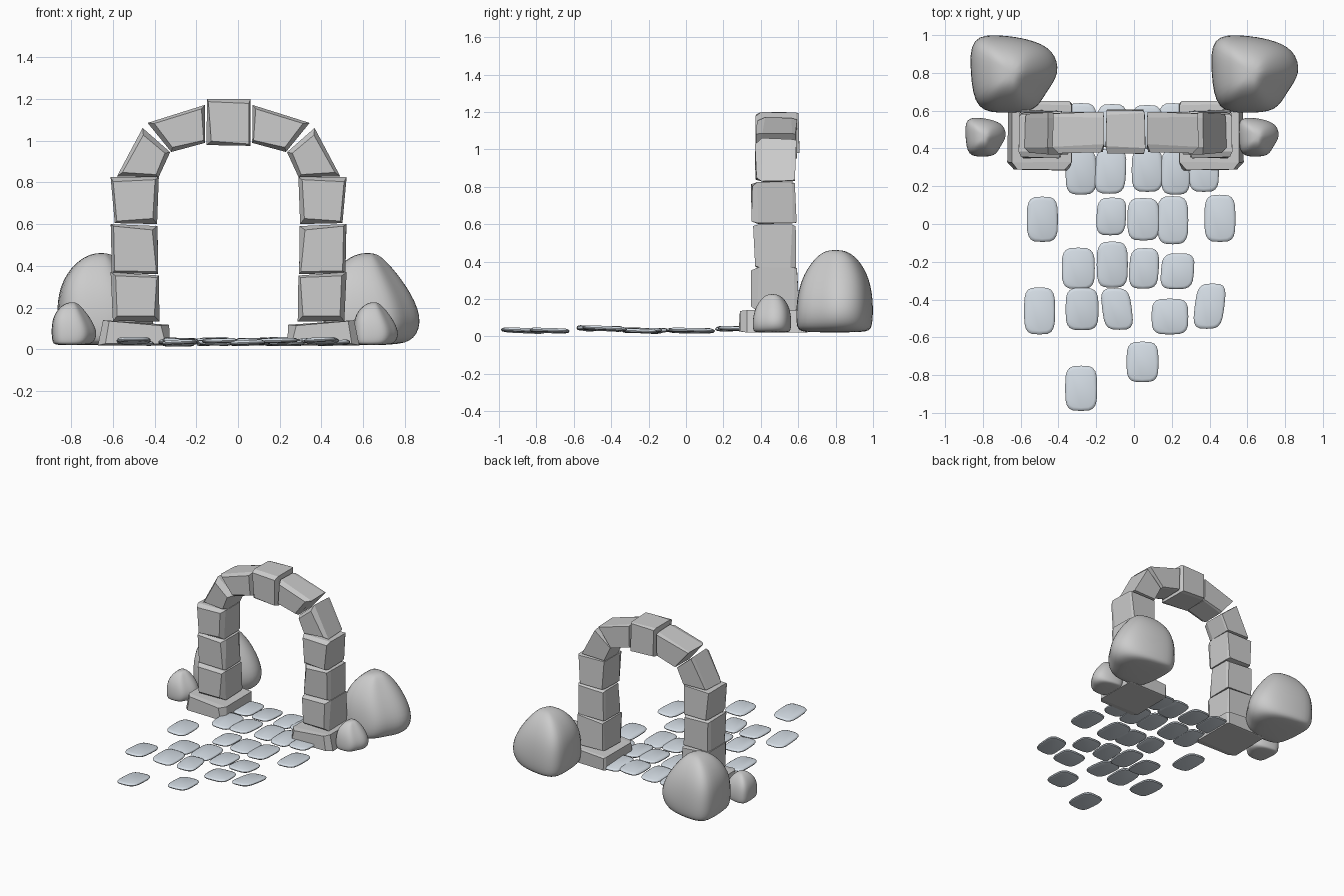
import bpy, bmesh, math, random
from mathutils import Matrix, Vector

if "Cube" in bpy.data.objects:
    bpy.data.objects.remove(bpy.data.objects["Cube"])

CX = -0.045          # arch centre line


def loft(name, rings, cap_top=True):
    """Skin a stack of equal-length closed rings and cap both ends."""
    bm = bmesh.new()
    vs = [[bm.verts.new(p) for p in r] for r in rings]
    n = len(vs[0])
    for a, b in zip(vs, vs[1:]):
        for i in range(n):
            bm.faces.new((a[i], a[(i + 1) % n], b[(i + 1) % n], b[i]))
    bm.faces.new(vs[0])
    bm.faces.new(vs[-1])
    bmesh.ops.recalc_face_normals(bm, faces=bm.faces[:])
    me = bpy.data.meshes.new(name)
    bm.to_mesh(me)
    bm.free()
    ob = bpy.data.objects.new(name, me)
    bpy.context.collection.objects.link(ob)
    return ob


def smooth(ob, angle):
    bpy.ops.object.select_all(action='DESELECT')
    ob.select_set(True)
    bpy.context.view_layer.objects.active = ob
    bpy.ops.object.shade_smooth_by_angle(angle=math.radians(angle))


def block(name, quad, y0, y1, seed, mirror=False):
    """Rough-hewn block: x-z outline, chamfered front and back faces."""
    rnd = random.Random(seed)
    mx = sum(p[0] for p in quad) / 4
    mz = sum(p[1] for p in quad) / 4
    rings = []
    for y, lo, hi in ((y0, .76, .94), (y0 + .035, .99, 1.01), (y1 - .02, .96, 1.0), (y1, .88, .97)):
        ring = []
        for x, z in quad:
            px = mx + (x - mx) * rnd.uniform(lo, hi)
            pz = mz + (z - mz) * rnd.uniform(lo, hi)
            if mirror:
                px = 2 * CX - px
            ring.append((px, y + rnd.uniform(-.008, .008), pz))
        rings.append(ring)
    return loft(name, rings)


# Arch: left pier and curved stones, repeated on the right
arch = [
    ("base", [(-.67, .02), (-.325, .02), (-.33, .118), (-.648, .14)], .29, .65),
    ("pier_lower", [(-.60, .135), (-.377, .135), (-.38, .355), (-.61, .37)], .35, .60),
    ("pier_middle", [(-.605, .365), (-.383, .36), (-.385, .59), (-.61, .60)], .365, .585),
    ("pier_upper", [(-.59, .605), (-.388, .60), (-.38, .825), (-.61, .825)], .35, .585),
    ("shoulder", [(-.58, .83), (-.38, .825), (-.325, .945), (-.457, 1.06)], .375, .585),
    ("arch_stone", [(-.434, 1.085), (-.32, .945), (-.158, .99), (-.158, 1.172)], .38, .59),
]
for k, (nm, quad, y0, y1) in enumerate(arch):
    block("left_" + nm, quad, y0, y1, k + 3)
    block("right_" + nm, quad, y0, y1, k + 3, True)
block("keystone", [(-.15, 1.2), (.06, 1.2), (.06, .975), (-.15, .98)], .37, .605, 20)

# Boulders: plan outline scaled at each height
plan = [(0, 1), (.35, 1), (.65, .95), (.93, .82), (1, .5), (.84, .27),
        (.73, .01), (.4, 0), (.06, .01), (.01, .5)]
levels = [(.00, .10, .72, .08, .92), (.05, .02, .92, .01, .98), (.30, 0, 1, 0, 1),
          (.64, .02, .84, .06, .96), (.90, .18, .64, .24, .80), (1.0, .36, .52, .40, .62)]


def boulder(name, x, y, z, sx, sy, sz):
    rings = []
    for h, x0, x1, y0, y1 in levels:
        rings.append([(x + sx * (.5 + 1.06 * (x0 + u * (x1 - x0) - .5)),
                       y + sy * (.5 + 1.05 * (y0 + v * (y1 - y0) - .5)),
                       z + sz * h * 1.01) for u, v in plan])
    ob = loft(name, rings)
    m = ob.modifiers.new("round", 'SUBSURF')
    m.levels = m.render_levels = 2
    for p in ob.data.polygons:
        p.use_smooth = True


boulder("left_boulder", -.86, .595, .02, .475, .40, .44)
boulder("right_boulder", .415, .595, .02, .475, .40, .44)
boulder("left_small_rock", -.89, .36, .02, .22, .20, .205)
boulder("right_small_rock", .555, .36, .02, .22, .20, .205)

# Paving: x, y, width, depth, skew
stones = [
    (-.28, -.87, .17, .24, 0), (.045, -.73, .17, .215, 0),
    (-.50, -.46, .165, .25, 0), (-.275, -.45, .175, .225, 0), (-.09, -.45, .18, .22, -.25),
    (.19, -.49, .195, .19, 0), (.40, -.435, .18, .24, .25),
    (-.295, -.235, .175, .22, 0), (-.115, -.215, .165, .245, 0), (.053, -.235, .165, .215, .1),
    (.23, -.25, .19, .19, .15),
    (-.485, .025, .165, .24, 0), (-.12, .04, .165, .20, .1), (.05, .025, .17, .225, 0),
    (.205, .02, .165, .255, 0), (.455, .03, .165, .25, 0),
    (-.28, .275, .165, .24, 0), (-.125, .28, .175, .24, .1), (.07, .285, .165, .23, 0),
    (.22, .275, .155, .24, 0), (.37, .285, .16, .23, 0),
    (-.28, .525, .165, .23, 0), (-.115, .52, .16, .23, 0), (.07, .515, .16, .23, 0),
    (.21, .525, .16, .23, 0),
]
mat = bpy.data.materials.new("slate")
mat.diffuse_color = (.66, .72, .78, 1)
mat.use_nodes = True
mat.node_tree.nodes["Principled BSDF"].inputs["Base Color"].default_value = mat.diffuse_color
rnd = random.Random(4)
for i, (x, y, w, d, skew) in enumerate(stones):
    tilt = (Matrix.Rotation(rnd.uniform(-.07, .03), 3, 'X')
            @ Matrix.Rotation(rnd.uniform(-.06, .06), 3, 'Y'))
    zc = .042 if -.55 < y < -.4 or y > .2 else .031
    rings = []
    for s, h in ((.80, -.011), (.96, -.007), (1, 0), (.97, .006), (.86, .011)):
        ring = []
        for k in range(20):
            a = math.tau * k / 20
            c, t = math.cos(a), math.sin(a)
            px = math.copysign(abs(c) ** .55, c) * w / 2 * s
            py = math.copysign(abs(t) ** .55, t) * d / 2 * s
            px = px * (1 - abs(skew) * .5) + py * skew * .5
            ring.append(tilt @ Vector((px, py, h)) + Vector((x, y, zc)))
        rings.append(ring)
    ob = loft("paving_stone_%02d" % (i + 1), rings)
    ob.data.materials.append(mat)
    smooth(ob, 40)
